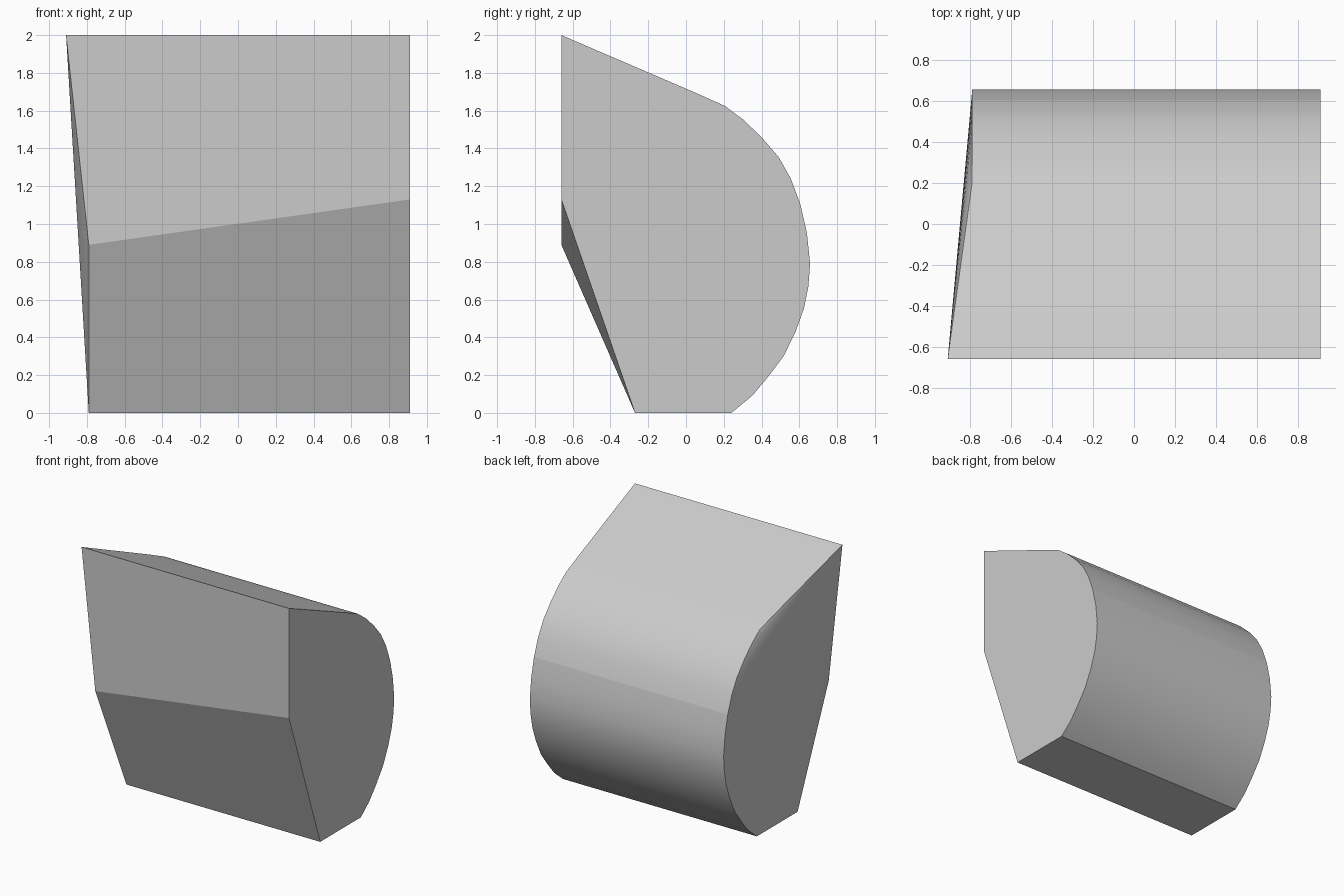
import bpy
import bmesh
from math import radians

cube = bpy.data.objects.get("Cube")
if cube:
    bpy.data.objects.remove(cube)

RIGHT, LEFT, TIP = 0.91, -0.79, -0.91

# Side profile (y, z): front top tip, round back, flat bottom, front crease
profile = [(-0.66, 2.0), (0.05, 1.695), (0.206, 1.625), (0.3, 1.555),
           (0.4, 1.46), (0.49, 1.355), (0.555, 1.24), (0.605, 1.106),
           (0.64, 0.953), (0.657, 0.79), (0.648, 0.67), (0.625, 0.555),
           (0.582, 0.434), (0.518, 0.302), (0.43, 0.185), (0.35, 0.09),
           (0.24, 0.0), (-0.27, 0.0), (-0.66, 1.13)]
count = len(profile)
SEAM = 7

bm = bmesh.new()
right = [bm.verts.new((RIGHT, y, z)) for y, z in profile]
left = [bm.verts.new((LEFT, y, z)) for y, z in profile]

# The left end leans out to the tip and its crease sits lower
left[0].co.x = TIP
left[1].co.x = LEFT + (TIP - LEFT) * 0.18
left[-1].co.z = 0.89

# Skin between the two ends
for i in range(count):
    j = (i + 1) % count
    bm.faces.new((right[i], right[j], left[j], left[i]))

# Flat right end, left end fanned from the tip
bm.faces.new(right)
for i in range(1, count - 1):
    bm.faces.new((left[0], left[i], left[i + 1]))
bmesh.ops.recalc_face_normals(bm, faces=bm.faces[:])

# Smooth shading with hard edges at the ends, corners and back seam
for face in bm.faces:
    face.smooth = True
for edge in bm.edges:
    edge.smooth = edge.calc_face_angle(0) < radians(18)
bm.edges.get((right[SEAM], left[SEAM])).smooth = False

mesh = bpy.data.meshes.new("rounded_wedge_block")
bm.to_mesh(mesh)
bm.free()
block = bpy.data.objects.new("rounded_wedge_block", mesh)
bpy.context.collection.objects.link(block)

# Single light grey material
grey = bpy.data.materials.new("light_grey")
grey.use_nodes = True
colour = (0.6, 0.6, 0.6, 1.0)
grey.diffuse_color = colour
for node in grey.node_tree.nodes:
    if node.type == "BSDF_PRINCIPLED":
        node.inputs["Base Color"].default_value = colour
mesh.materials.append(grey)
